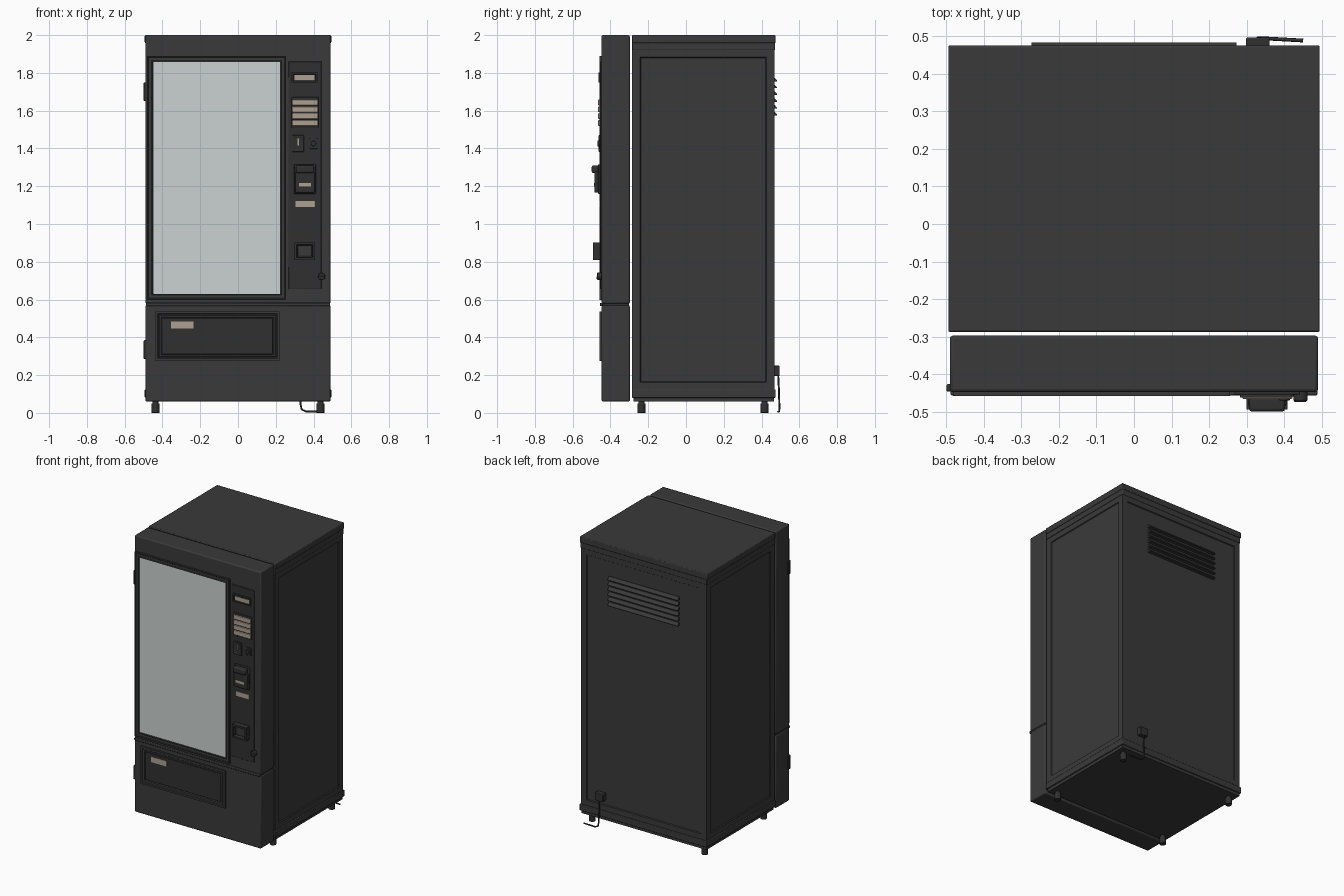
import bpy, bmesh, math
from mathutils import Vector

if "Cube" in bpy.data.objects:
    bpy.data.objects.remove(bpy.data.objects["Cube"])


def material(name, r, g, b):
    m = bpy.data.materials.new(name)
    m.diffuse_color = (r, g, b, 1)
    m.use_nodes = True
    m.node_tree.nodes["Principled BSDF"].inputs["Base Color"].default_value = m.diffuse_color
    return m


DARK = material("charcoal", 0.042, 0.042, 0.042)
BLACK = material("black_plastic", 0.03, 0.03, 0.03)
BEIGE = material("beige_label", 0.42, 0.35, 0.28)
GLASS = material("pale_glass", 0.6, 0.65, 0.64)


def finish(name, bm, mat, bevel=0.0, segments=2):
    mesh = bpy.data.meshes.new(name)
    bm.to_mesh(mesh)
    bm.free()
    ob = bpy.data.objects.new(name, mesh)
    bpy.context.collection.objects.link(ob)
    mesh.materials.append(mat)
    if bevel:
        mod = ob.modifiers.new("bevel", 'BEVEL')
        mod.width, mod.segments = bevel, segments
    bpy.context.view_layer.objects.active = ob
    ob.select_set(True)
    bpy.ops.object.shade_smooth_by_angle(angle=math.radians(35))
    ob.select_set(False)
    return ob


def box(name, x, y, z, mat=DARK, bevel=0.0, insets=(), sides=((0, -1, 0),)):
    """Box from (min, max) ranges; insets = (width, depth) steps cut into the chosen sides."""
    bm = bmesh.new()
    bmesh.ops.create_cube(bm, size=1)
    for v in bm.verts:
        for i, (a, b) in enumerate((x, y, z)):
            v.co[i] = b if v.co[i] > 0 else a
    bm.normal_update()
    if insets:
        for s in sides:
            face = max(bm.faces, key=lambda f: (f.normal.dot(Vector(s)), f.calc_area()))
            for width, depth in insets:
                bmesh.ops.inset_region(bm, faces=[face], thickness=width, use_even_offset=True)
                for v in face.verts:
                    v.co += Vector(s) * depth
    return finish(name, bm, mat, bevel)


def rod(name, loc, radius, depth, axis='Z', mat=BLACK, sides=16, bevel=0.0):
    bm = bmesh.new()
    bmesh.ops.create_cone(bm, cap_ends=True, segments=sides, radius1=radius,
                          radius2=radius, depth=depth)
    ob = finish(name, bm, mat, bevel)
    ob.location = loc
    if axis == 'Y':
        ob.rotation_euler.x = math.pi / 2
    return ob


# Cabinet: recessed side and back panels, stepped bands above and below
box("cabinet_body", (-.487, .487), (-.285, .468), (.12, 1.925),
    insets=((.042, 0), (.004, -.006)), sides=((1, 0, 0), (-1, 0, 0), (0, 1, 0)))
box("top_band", (-.491, .491), (-.286, .471), (1.92, 1.96), bevel=.004)
box("top_cap", (-.494, .494), (-.287, .475), (1.958, 2.0), bevel=.005)
box("bottom_band", (-.494, .494), (-.287, .475), (.08, .125), bevel=.004)
box("bottom_plate", (-.485, .485), (-.277, .466), (.06, .082))

# Feet: threaded post with a wider pad
for sx in (-1, 1):
    for y in (-.236, .416):
        rod("foot_post", (sx * .437, y, .035), .016, .06)
        rod("foot_pad", (sx * .437, y, .025), .021, .05, bevel=.002)

# Back vent louvres
for i in range(6):
    z = 1.765 - i * .036
    bm = bmesh.new()
    pts = [(.46, z + .012), (.466, z + .012), (.483, z - .006), (.483, z - .01), (.46, z - .01)]
    ends = [[bm.verts.new((x, y, zz)) for y, zz in pts] for x in (-.272, .272)]
    bm.faces.new(ends[0])
    bm.faces.new(ends[1][::-1])
    for k in range(5):
        bm.faces.new((ends[0][k], ends[1][k], ends[1][k - 1], ends[0][k - 1]))
    bmesh.ops.recalc_face_normals(bm, faces=bm.faces)
    finish("vent_louvre", bm, DARK)

# Power inlet and cable
box("power_box", (.298, .361), (.46, .496), (.195, .25), BLACK, .004)
curve = bpy.data.curves.new("power_cable", 'CURVE')
curve.dimensions = '3D'
curve.bevel_depth, curve.bevel_resolution = .005, 2
path = [(.33, .488, .2), (.33, .492, .12), (.33, .494, .05), (.337, .494, .018),
        (.36, .493, .007), (.45, .488, .006)]
spline = curve.splines.new('POLY')
spline.points.add(len(path) - 1)
for p, co in zip(spline.points, path):
    p.co = (*co, 1)
cable = bpy.data.objects.new("power_cable", curve)
bpy.context.collection.objects.link(cable)
curve.materials.append(BLACK)

# Doors: upper and lower with a seam strip
DOOR_Y = (-.447, -.297)
box("upper_door", (-.49, .49), DOOR_Y, (.578, 2.0), bevel=.008)
box("lower_door", (-.49, .49), DOOR_Y, (.06, .57), bevel=.008)
box("door_seam", (-.484, .484), (-.44, -.303), (.56, .59), BLACK)
box("seam_trim", (-.488, .488), (-.456, -.44), (.566, .583), bevel=.004)

# Hinges on the left edge
for z0, z1 in ((1.65, 1.75), (.285, .385)):
    box("hinge", (-.499, -.48), (-.446, -.426), (z0, z1), BLACK, .004)

# Window frame and glass
box("window_frame", (-.482, .255), (-.457, -.44), (.598, 1.89),
    insets=((.006, 0), (.003, -.003), (.016, 0), (.003, .003), (.004, 0), (.001, -.009)))
box("window_glass", (-.448, .226), (-.4505, -.444), (.62, 1.862), GLASS)

# Control panel
box("control_panel", (.267, .442), (-.454, -.44), (.655, 1.86), BLACK, .003)
box("display_bezel", (.282, .42), (-.462, -.45), (1.748, 1.803), BLACK, insets=((.008, 0), (.003, -.004)))
box("display_screen", (.299, .406), (-.4605, -.455), (1.76, 1.788), BEIGE)
box("keypad_bezel", (.284, .426), (-.459, -.45), (1.51, 1.672), BLACK, .003)
for i in range(4):
    z = 1.628 - i * .036
    box("keypad_row", (.288, .422), (-.465, -.455), (z, z + .03), BEIGE, .003)
box("coin_slot_plate", (.288, .349), (-.462, -.45), (1.382, 1.47), BLACK, .003,
    insets=((.008, 0), (.003, -.003)))
box("coin_slot", (.315, .322), (-.463, -.455), (1.415, 1.452), BEIGE)
box("return_button_plate", (.378, .422), (-.46, -.45), (1.398, 1.453), BLACK, .003)
rod("return_button", (.4, -.462, 1.426), .015, .014, 'Y', bevel=.002)

# Bill acceptor: body, overhanging lip, tray and mouth
box("bill_acceptor_base", (.296, .412), (-.466, -.45), (1.16, 1.315), BLACK, .004)
box("bill_acceptor_body", (.303, .405), (-.485, -.46), (1.166, 1.275), BLACK, .006)
box("bill_acceptor_lip", (.306, .402), (-.499, -.46), (1.27, 1.31), BLACK, .008)
box("bill_mouth", (.322, .386), (-.4865, -.48), (1.199, 1.217), BEIGE)
box("info_label", (.304, .407), (-.457, -.45), (1.09, 1.122), BEIGE)

# Coin return cup and door lock
box("coin_return_cup", (.299, .408), (-.493, -.45), (.81, .903), BLACK,
    insets=((.012, 0), (.004, -.022)))
box("coin_return_flap", (.316, .391), (-.478, -.465), (.83, .882), DARK, .003)
rod("door_lock", (.443, -.457, .723), .019, .026, 'Y', sides=20, bevel=.003)
box("lock_handle", (.425, .46), (-.473, -.465), (.708, .724), BLACK, .003)

# Delivery bin: frame, flap and label
box("delivery_frame", (-.437, .22), (-.457, -.44), (.276, .538),
    insets=((.012, 0), (.003, -.004), (.005, 0), (.002, .004), (.008, 0), (.003, -.012)))
box("delivery_flap", (-.402, .184), (-.453, -.44), (.31, .503), BLACK, .004)
box("delivery_label", (-.355, -.235), (-.455, -.45), (.447, .485), BEIGE)
